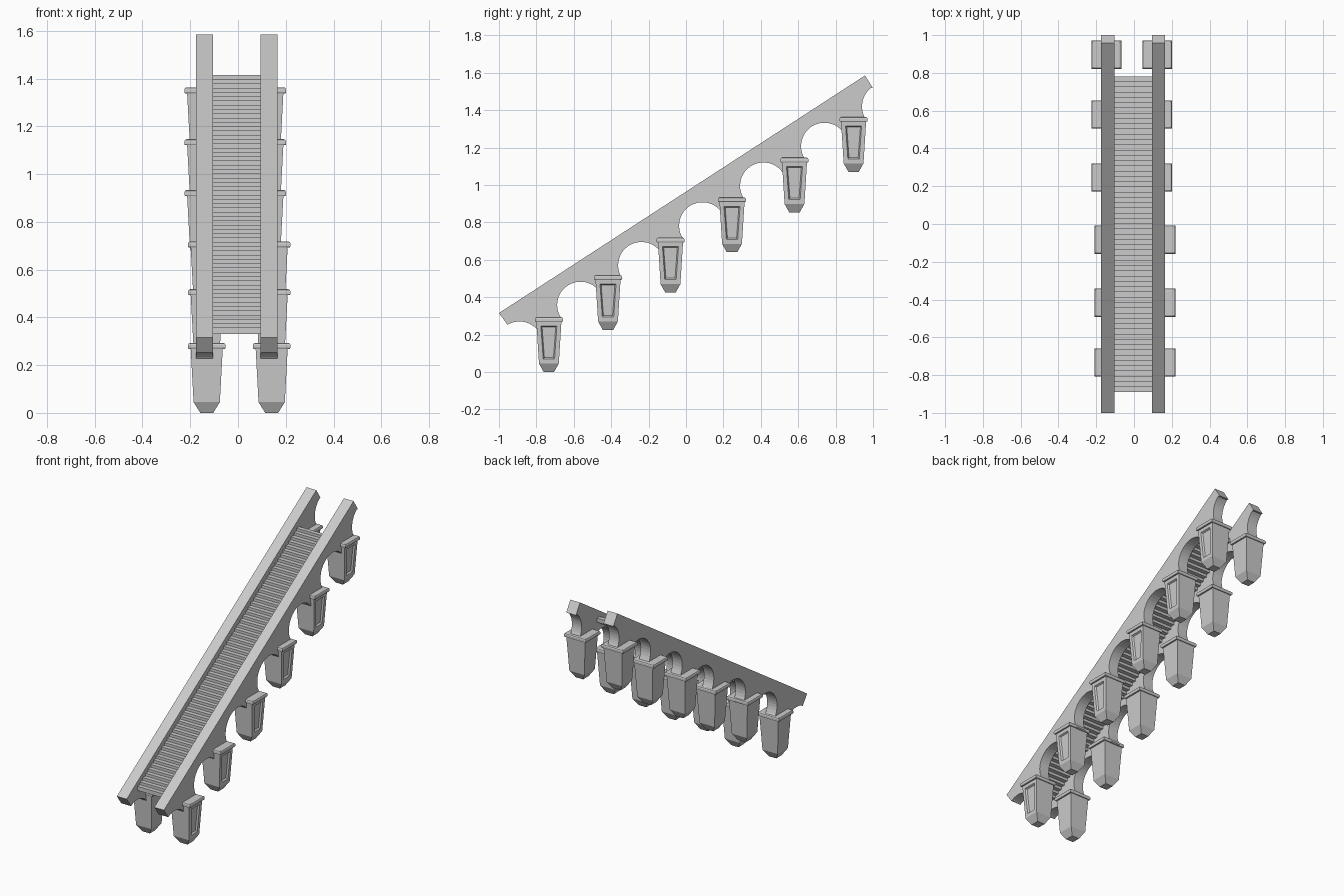
import bpy, bmesh
from math import sin, cos, radians

if "Cube" in bpy.data.objects:
    bpy.data.objects.remove(bpy.data.objects["Cube"])


def make_object(name, bm):
    bmesh.ops.recalc_face_normals(bm, faces=bm.faces)
    mesh = bpy.data.meshes.new(name)
    bm.to_mesh(mesh)
    bm.free()
    obj = bpy.data.objects.new(name, mesh)
    bpy.context.collection.objects.link(obj)
    return obj


# Arched side wall: sloping top edge, row of round arches cut out below
R = 0.125


def arc(i, start, end, steps=20):
    cy, cz = -0.89 + 0.326 * i, 0.145 + 0.2125 * i
    pts = []
    for k in range(steps + 1):
        a = radians(start + (end - start) * k / steps)
        pts.append((cy + R * cos(a), cz + R * sin(a)))
    return pts


def side_wall(name, x0, x1):
    outline = [(0.957, 1.585), (-1.0, 0.315)] + arc(0, 121, 30, 12)
    for i in range(1, 6):
        outline += arc(i, 215, 30)
    outline += arc(6, 215, 121, 12)[:-1] + [(1.0, 1.517)]
    bm = bmesh.new()
    face = bm.faces.new([bm.verts.new((x0, y, z)) for y, z in outline])
    out = bmesh.ops.extrude_face_region(bm, geom=[face])
    moved = [v for v in out["geom"] if isinstance(v, bmesh.types.BMVert)]
    bmesh.ops.translate(bm, verts=moved, vec=(x1 - x0, 0, 0))
    return make_object(name, bm)


side_wall("left_arched_wall", -0.175, -0.104)
side_wall("right_arched_wall", 0.095, 0.165)

# Tapered hanging pillar: square rings (half x, half y, z) lofted upward
RINGS = [(0.027, 0.028, 0), (0.055, 0.053, 0.045), (0.067, 0.067, 0.268),
         (0.076, 0.072, 0.268), (0.079, 0.075, 0.273), (0.079, 0.075, 0.284),
         (0.076, 0.072, 0.290), (0.070, 0.066, 0.293)]


def pillar(name, loc, panel):
    bm = bmesh.new()
    rings = [[bm.verts.new((sx * hx, sy * hy, z))
              for sx, sy in ((-1, -1), (1, -1), (1, 1), (-1, 1))]
             for hx, hy, z in RINGS]
    bm.faces.new(rings[0])
    bm.faces.new(rings[-1])
    outer = None
    for r, (a, b) in enumerate(zip(rings, rings[1:])):
        for k in range(4):
            n = (k + 1) % 4
            f = bm.faces.new((a[k], a[n], b[n], b[k]))
            if r == 1 and k == 1:
                outer = f
    bmesh.ops.recalc_face_normals(bm, faces=bm.faces)
    if panel:  # recessed panel on the outer face
        bmesh.ops.inset_individual(bm, faces=[outer], thickness=0.033)
        bmesh.ops.inset_individual(bm, faces=[outer], thickness=0.009, depth=-0.01)
    obj = make_object(name, bm)
    obj.location = loc


PLACES = [(-0.733, 0), (-0.417, 0.225), (-0.083, 0.425),
          (0.246, 0.64), (0.58, 0.853), (0.896, 1.07)]
for i, (y, z) in enumerate(PLACES):
    xl, xr = (-0.131, 0.141) if i < 3 else (-0.146, 0.123)
    pillar(f"left_pillar_{i + 1}", (xl, y, z), False)
    pillar(f"right_pillar_{i + 1}", (xr, y, z), True)

# Staircase between the walls: one step repeated up the slope
STEPS, TREAD, HEIGHT = 60, 1.67 / 60, 0.027
RISE = (1.415 - 0.33 - HEIGHT) / (STEPS - 1)
bm = bmesh.new()
bmesh.ops.create_cube(bm, size=1)
bmesh.ops.scale(bm, verts=bm.verts, vec=(0.205, TREAD, HEIGHT))
stairs = make_object("stairs", bm)
stairs.location = (-0.0045, -0.89 + TREAD / 2, 0.33 + HEIGHT / 2)
array = stairs.modifiers.new("repeat_steps", "ARRAY")
array.count = STEPS
array.use_relative_offset = False
array.use_constant_offset = True
array.constant_offset_displace = (0, TREAD, RISE)
